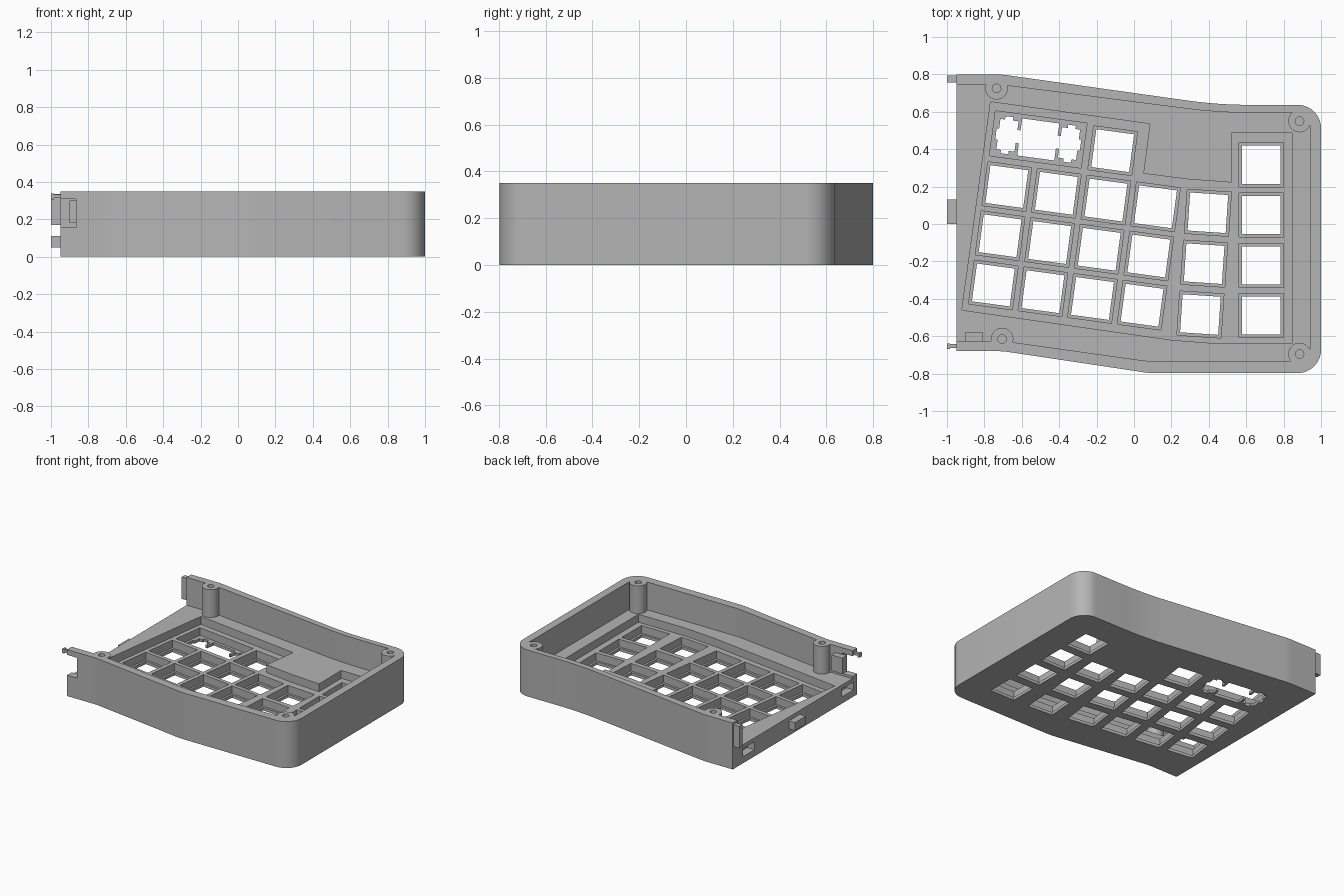
import bpy, bmesh, math
from mathutils import Vector, Matrix

if "Cube" in bpy.data.objects:
    bpy.data.objects.remove(bpy.data.objects["Cube"])

H = 0.35        # wall height
FLOOR = 0.14    # top of the thick floor
RECESS = 0.08   # top of the ribs between the key cells
PLATE = 0.022   # thin plate that carries the key holes
TILT = math.radians(-7.7)

grey = bpy.data.materials.new("mid_grey")
grey.diffuse_color = (0.46, 0.46, 0.46, 1)
grey.use_nodes = True
grey.node_tree.nodes["Principled BSDF"].inputs["Base Color"].default_value = grey.diffuse_color


def prisms(name, items):
    """One object made of upright prisms: (outline points, bottom z, top z)."""
    bm = bmesh.new()
    for pts, z0, z1 in items:
        face = bm.faces.new([bm.verts.new((x, y, z0)) for x, y in pts])
        ext = bmesh.ops.extrude_face_region(bm, geom=[face])
        top = [v for v in ext["geom"] if isinstance(v, bmesh.types.BMVert)]
        bmesh.ops.translate(bm, verts=top, vec=(0, 0, z1 - z0))
    bmesh.ops.recalc_face_normals(bm, faces=bm.faces)
    mesh = bpy.data.meshes.new(name)
    bm.to_mesh(mesh)
    bm.free()
    mesh.materials.append(grey)
    ob = bpy.data.objects.new(name, mesh)
    bpy.context.collection.objects.link(ob)
    return ob


def combine(target, tool, mode):
    """Apply a boolean and drop the tool object."""
    mod = target.modifiers.new("shape", 'BOOLEAN')
    mod.operation, mod.solver, mod.object = mode, 'EXACT', tool
    bpy.context.view_layer.objects.active = target
    bpy.ops.object.modifier_apply(modifier=mod.name)
    bpy.data.objects.remove(tool)


def rect(x0, x1, y0, y1):
    return [(x0, y0), (x1, y0), (x1, y1), (x0, y1)]


def circle(cx, cy, r, n=32):
    return [(cx + r * math.cos(2 * math.pi * i / n),
             cy + r * math.sin(2 * math.pi * i / n)) for i in range(n)]


def rounded(points, n=10):
    """Round the outline corners given as (x, y, tangent length)."""
    out = []
    for i, (x, y, t) in enumerate(points):
        p = Vector((x, y))
        if not t:
            out.append((x, y))
            continue
        a = p + (Vector(points[i - 1][:2]) - p).normalized() * t
        b = p + (Vector(points[(i + 1) % len(points)][:2]) - p).normalized() * t
        da, db = a - p, b - p
        half = da.angle(db) / 2
        c = p + (da + db).normalized() * (t / math.cos(half))
        ca, cb = a - c, b - c
        s = ca.angle_signed(cb)
        for k in range(n + 1):
            out.append(tuple(c + Matrix.Rotation(-s * k / n, 2) @ ca))
    return out


def place(pts, cx, cy, ang):
    m = Matrix.Rotation(ang, 2)
    return [tuple(Vector((cx, cy)) + m @ Vector(p)) for p in pts]


# outer shell and main cavity, open to the left
outer = rounded([(-0.95, -0.68, 0), (-0.70, -0.68, 0.03), (0.08, -0.797, 0.04),
                 (1.0, -0.797, 0.125), (1.0, 0.637, 0.125), (0.45, 0.637, 0.17),
                 (-0.71, 0.80, 0.04), (-0.95, 0.80, 0)])
inner = rounded([(-1.1, -0.625, 0), (-0.70, -0.625, 0.03), (0.07, -0.733, 0.04),
                 (0.94, -0.733, 0.06), (0.94, 0.595, 0.06), (0.45, 0.595, 0.17),
                 (-0.72, 0.745, 0.04), (-1.1, 0.745, 0)])
case = prisms("keyboard_case", [(outer, 0, H)])
combine(case, prisms("cavity", [(inner, FLOOR, 0.6)]), 'DIFFERENCE')

# screw posts
posts = [(-0.735, 0.725), (0.885, 0.55), (0.885, -0.695), (-0.705, -0.615)]
combine(case, prisms("posts", [(circle(x, y, 0.06), 0.1, H) for x, y in posts]), 'UNION')
combine(case, prisms("screw_holes", [(circle(x, y, 0.023, 20), 0.17, 0.5)
                                     for x, y in posts]), 'DIFFERENCE')

# recessed key field, leaving a raised pad at the back
field = [(-0.92, -0.46), (0.20, -0.62), (0.46, -0.64), (0.845, -0.64),
         (0.845, 0.487), (0.52, 0.487), (0.52, 0.222), (0.28, 0.24),
         (0.05, 0.27), (0.085, 0.535), (-0.767, 0.653)]
combine(case, prisms("recess", [(field, RECESS, 0.3)]), 'DIFFERENCE')

# key positions: tilted block, half tilted column, straight column
keys = [(-0.68 + 0.265 * c - 0.036 * r, 0.20 - 0.036 * c - 0.263 * r, TILT)
        for c in range(4) for r in range(3)]
keys.append((-0.114, 0.392, TILT))
keys += [(0.395 - 0.02 * r, 0.06 - 0.272 * r, TILT / 2) for r in range(3)]
keys += [(0.68, 0.317 - 0.269 * r, 0) for r in range(4)]
wide = (-0.512, 0.452, TILT)

cell, hole = rect(-0.118, 0.118, -0.118, 0.118), rect(-0.102, 0.102, -0.102, 0.102)
cells = [(place(cell, *k), PLATE, 0.2) for k in keys]
cells.append((place(rect(-0.247, 0.247, -0.121, 0.121), *wide), PLATE, 0.2))
combine(case, prisms("cells", cells), 'DIFFERENCE')

# wide key opening: centre square, narrow necks and two side slots with nubs
quarter = [(0.1, 0.1), (0.1, 0.035), (0.117, 0.035), (0.117, 0.082), (0.148, 0.082),
           (0.148, 0.1), (0.19, 0.1), (0.19, 0.082), (0.215, 0.082),
           (0.215, 0.03), (0.228, 0.03)]
right = quarter + [(x, -y) for x, y in reversed(quarter)]
wide_hole = right + [(-x, y) for x, y in reversed(right)]
holes = [(place(hole, *k), -0.1, 0.2) for k in keys]
holes.append((place(wide_hole, *wide), -0.1, 0.2))
combine(case, prisms("holes", holes), 'DIFFERENCE')

# latch notch in the front wall and two sockets in the left edge
combine(case, prisms("notch", [(rect(-1.1, -0.865, -0.75, -0.62), 0.157, 0.31)]), 'DIFFERENCE')
combine(case, prisms("sockets", [(rect(-1.05, -0.89, y, y + 0.14), 0.05, 0.11)
                                 for y in (-0.64, 0.54)]), 'DIFFERENCE')

# small connecting parts along the left edge
parts = [case,
         prisms("back_tab", [(rect(-1.0, -0.94, 0.757, 0.793), 0.17, 0.335)]),
         prisms("middle_tab", [(rect(-1.0, -0.94, 0.0, 0.13), 0.05, 0.11)]),
         prisms("front_peg", [(rect(-1.0, -0.94, -0.664, -0.642), 0.313, 0.333)]),
         prisms("peg_hook", [(rect(-1.0, -0.985, -0.668, -0.638), 0.306, 0.337)]),
         prisms("latch_block", [(rect(-0.90, -0.81, -0.63, -0.577), 0.18, 0.30)])]

for ob in parts:
    bpy.ops.object.select_all(action='DESELECT')
    ob.select_set(True)
    bpy.context.view_layer.objects.active = ob
    bpy.ops.object.shade_smooth_by_angle(angle=math.radians(30))
